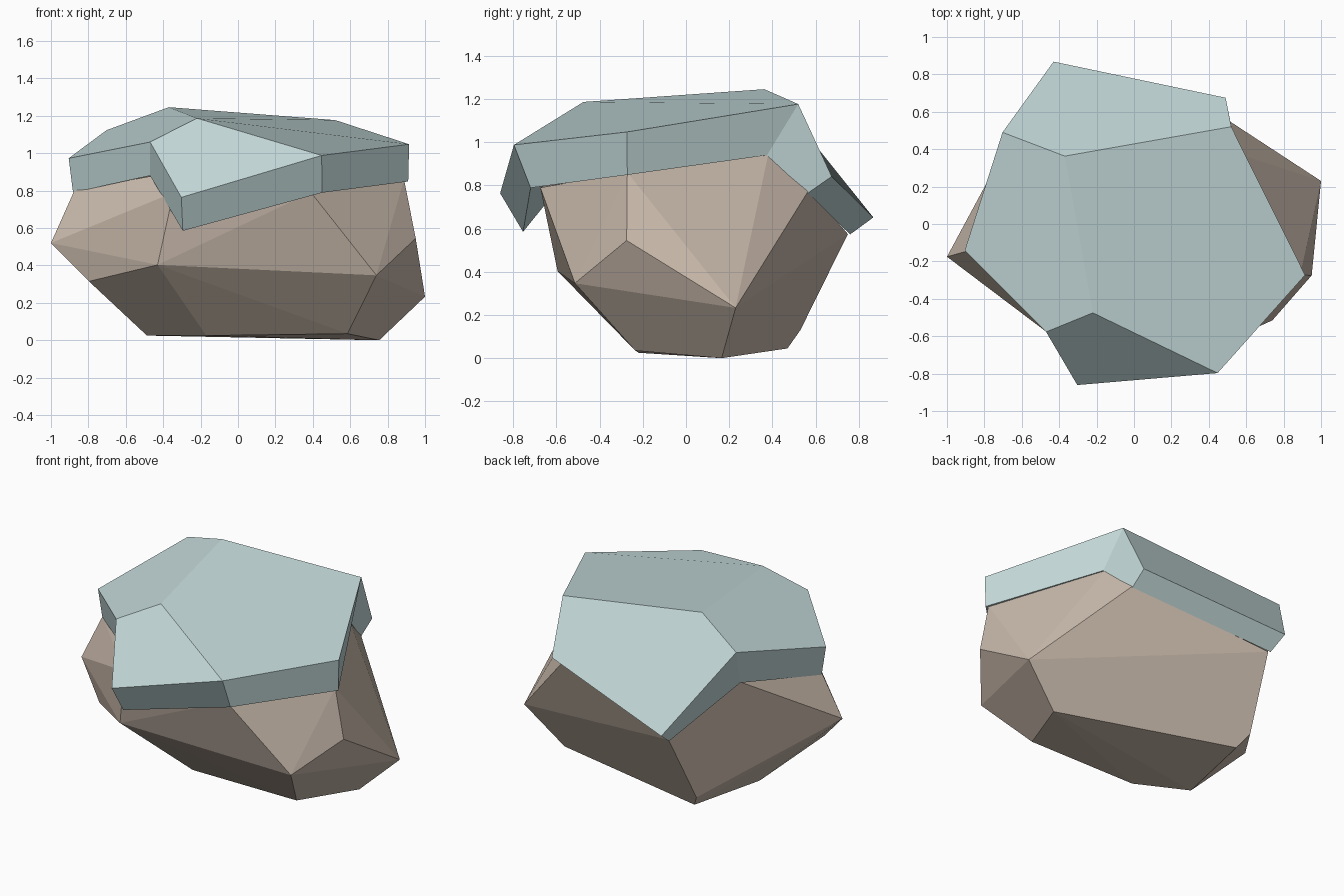
import bpy, bmesh


def material(name, rgb):
    m = bpy.data.materials.new(name)
    m.diffuse_color = (*rgb, 1)
    return m


def finish(bm, name, mat):
    bmesh.ops.recalc_face_normals(bm, faces=bm.faces)
    me = bpy.data.meshes.new(name)
    bm.to_mesh(me)
    bm.free()
    me.materials.append(mat)
    ob = bpy.data.objects.new(name, me)
    bpy.context.collection.objects.link(ob)
    return ob


stone = material("warm stone", (0.60, 0.50, 0.42))
snow = material("pale snow", (0.55, 0.69, 0.69))

# Boulder: convex hull of its corners
lower = [(-1, -.175, .52), (-.797, -.28, .315), (-.487, -.06, .025), (-.43, -.595, .403),
         (-.17, -.22, .025), (.585, -.235, .035), (.74, -.515, .347), (.755, .165, 0),
         (.95, -.275, .545), (1, .23, .233), (-.39, .47, .045), (-.446, .53, .13)]
upper = [(-.875, -.14, .80), (-.68, .42, .90), (-.40, .75, .575), (.48, .57, .78),
         (.54, .38, .94), (.888, -.272, .86), (.39, -.675, .79), (-.345, -.67, .79),
         (-.45, -.50, .88)]
bm = bmesh.new()
for p in lower + upper:
    bm.verts.new(p)
bmesh.ops.convex_hull(bm, input=bm.verts)
bmesh.ops.dissolve_limit(bm, angle_limit=0.04, verts=bm.verts, edges=bm.edges)
finish(bm, "boulder", stone)

# Snow cap: faceted shell, nine rim corners followed by two ridge corners
outer = [(-.43, .868, .652), (.49, .675, .842), (.52, .52, 1.177), (.915, -.273, 1.048),
         (.447, -.797, .988), (-.303, -.861, .764), (-.47, -.577, 1.06), (-.905, -.142, .973),
         (-.703, .49, 1.123), (-.37, .363, 1.246), (-.22, -.475, 1.187)]
inner = [(-.41, .76, .573), (.486, .565, .765), (.55, .375, .94), (.91, -.272, .849),
         (.45, -.72, .789), (-.295, -.755, .585), (-.47, -.53, .88), (-.882, -.13, .79),
         (-.69, .43, .90), (-.36, .31, 1.04), (-.23, -.42, 1.0)]
facets = [(8, 9, 2, 1, 0), (9, 10, 4, 3, 2), (9, 8, 7, 6, 10), (6, 5, 4, 10)]
bm = bmesh.new()
top = [bm.verts.new(p) for p in outer]
under = [bm.verts.new(p) for p in inner]
for f in facets:
    bm.faces.new([top[i] for i in f])
    bm.faces.new([under[i] for i in reversed(f)])
for i in range(9):
    j = (i + 1) % 9
    bm.faces.new((top[i], top[j], under[j], under[i]))
finish(bm, "snow_cap", snow)
